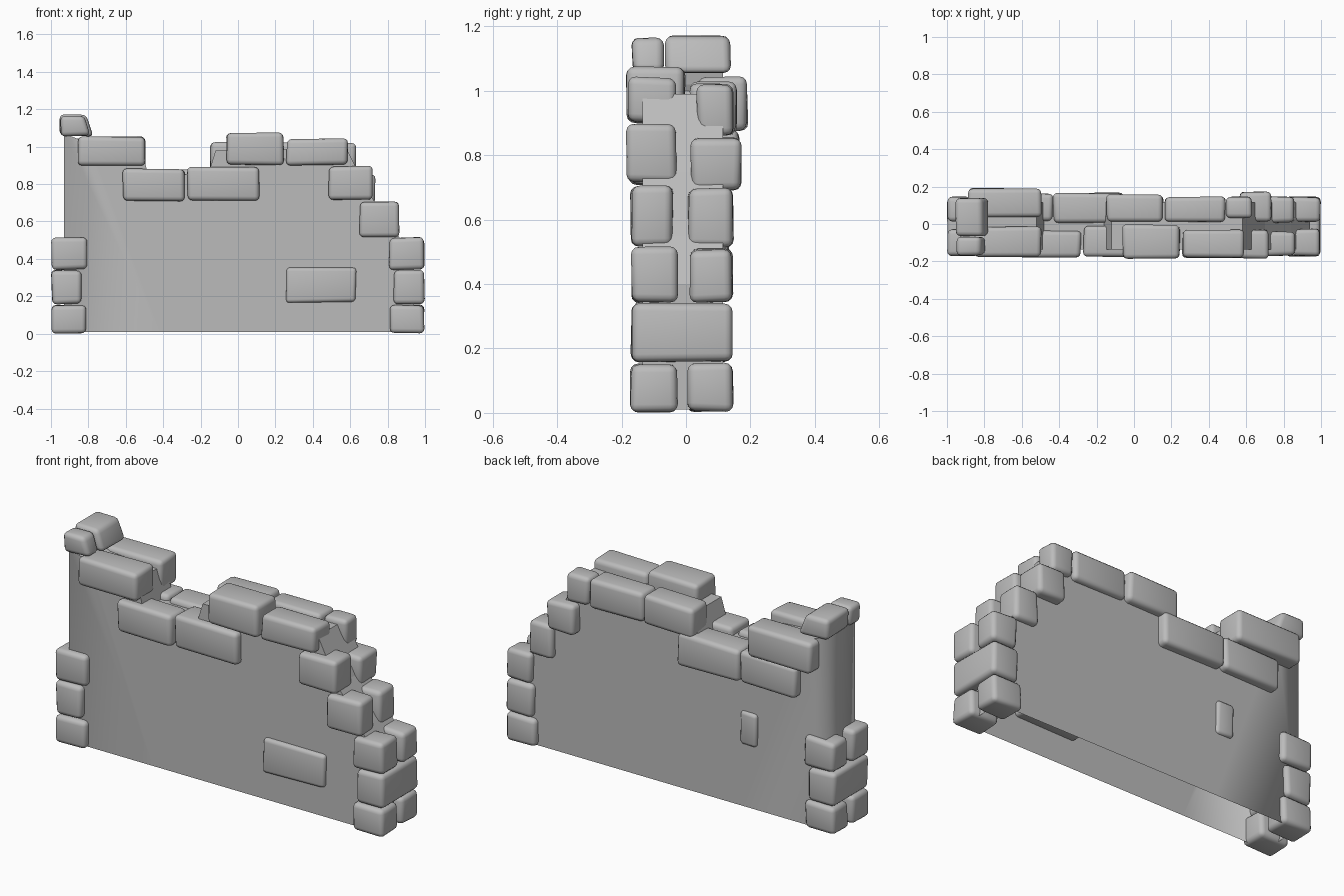
import bpy, bmesh, random
from mathutils import Vector

random.seed(4)
cube = bpy.data.objects.get("Cube")
if cube:
    bpy.data.objects.remove(cube, do_unlink=True)


def material(name, value):
    mat = bpy.data.materials.new(name)
    mat.use_nodes = True
    colour = (value, value, value, 1)
    mat.diffuse_color = colour
    mat.node_tree.nodes["Principled BSDF"].inputs["Base Color"].default_value = colour
    return mat


GREY = material("stone grey", 0.5)


def add_object(name, bm):
    mesh = bpy.data.meshes.new(name)
    bm.to_mesh(mesh)
    bm.free()
    mesh.materials.append(GREY)
    obj = bpy.data.objects.new(name, mesh)
    bpy.context.collection.objects.link(obj)
    return obj


def stone(name, xs, ys, zs, slant=0, round_by=0.024):
    """Rounded, slightly uneven block; slant pulls in the top +x edge."""
    bm = bmesh.new()
    bmesh.ops.create_cube(bm, size=1)
    for v in bm.verts:
        top_right = v.co.x > 0 and v.co.z > 0
        p = [r[0] if c < 0 else r[1] for c, r in zip(v.co, (xs, ys, zs))]
        # uneven corners only ever move inwards
        v.co = Vector([a - random.uniform(0, 0.009) * (1 if c > 0 else -1)
                       for a, c in zip(p, v.co)])
        if top_right:
            v.co.x -= slant
    bmesh.ops.bevel(bm, geom=bm.edges[:], offset=round_by, segments=3,
                    profile=0.5, affect='EDGES', clamp_overlap=True)
    for f in bm.faces:
        f.smooth = True
    return add_object(name, bm)


# Wall core: stepped outline, open underneath, softened at the -x end
LEFT_END = -0.93
outline = [(LEFT_END, 0.01), (0.94, 0.01), (0.94, 0.4), (0.84, 0.55), (0.7, 0.75),
           (0.58, 0.99), (-0.12, 0.98), (-0.16, 0.85), (-0.48, 0.85),
           (-0.52, 1.0), (-0.8, 1.02), (LEFT_END, 1.07)]
bm = bmesh.new()
front = [bm.verts.new((x, -0.135, z)) for x, z in outline]
back = [bm.verts.new((x, 0.115, z)) for x, z in outline]
bm.faces.new(front)
bm.faces.new(back[::-1])
for i in range(1, len(outline)):          # index 0 would be the underside
    j = (i + 1) % len(outline)
    bm.faces.new((front[j], front[i], back[i], back[j]))
bmesh.ops.bisect_plane(bm, geom=bm.verts[:] + bm.edges[:] + bm.faces[:],
                       plane_co=(-0.42, 0, 0), plane_no=(1, 0, 0))
bmesh.ops.recalc_face_normals(bm, faces=bm.faces[:])
for f in bm.faces:
    f.smooth = True
for e in bm.edges:
    a, b = (v.co for v in e.verts)
    e.smooth = abs(a.x - LEFT_END) < 0.001 and abs(b.x - LEFT_END) < 0.001 and abs(a.y - b.y) < 0.001
add_object("wall_core", bm)

# Corner stones at both ends: pairs below and above one through stone
FRONT, BACK, THROUGH = (-0.175, -0.022), (0.0, 0.15), (-0.175, 0.147)
for side, sign in (("left", 1), ("right", -1)):
    def span(inner):
        return tuple(sorted((sign * inner, sign * 1.0)))
    stone(side + "_corner_low_front", span(0.81), FRONT, (0, 0.157))
    stone(side + "_corner_low_back", span(0.81), BACK, (0, 0.157))
    stone(side + "_corner_through", span(0.83), THROUGH, (0.155, 0.342))
    stone(side + "_corner_high_front", span(0.805), FRONT, (0.34, 0.518))
    stone(side + "_corner_high_back", span(0.84 if sign > 0 else 0.805),
          (0.01, 0.148), (0.34, 0.512))

# Coping stones along the front: (x range, y range, z range)
front_coping = [
    ((-0.86, -0.49), (-0.18, -0.008), (0.895, 1.057)),
    ((-0.62, -0.28), (-0.18, -0.03), (0.705, 0.885)),
    ((-0.275, 0.12), (-0.18, -0.008), (0.705, 0.897)),
    ((-0.065, 0.25), (-0.19, 0.0), (0.897, 1.077)),
    ((0.255, 0.59), (-0.185, -0.03), (0.897, 1.047)),
    ((0.48, 0.725), (-0.187, -0.025), (0.71, 0.9)),
    ((0.645, 0.868), (-0.175, -0.035), (0.515, 0.712)),
]
# Coping stones along the back
back_coping = [
    ((-0.89, -0.49), (0.03, 0.195), (0.87, 1.05)),
    ((-0.78, -0.43), (0.012, 0.168), (0.7, 0.88)),
    ((-0.435, -0.05), (0.0, 0.17), (0.7, 0.885)),
    ((-0.152, 0.16), (0.01, 0.162), (0.86, 1.03)),
    ((0.162, 0.492), (0.01, 0.15), (0.86, 1.03)),
    ((0.49, 0.635), (0.03, 0.152), (0.858, 1.025)),
    ((0.56, 0.735), (0.01, 0.177), (0.688, 0.858)),
    ((0.71, 0.86), (0.002, 0.15), (0.508, 0.7)),
]
for label, rows in (("front", front_coping), ("back", back_coping)):
    for i, (xs, ys, zs) in enumerate(rows, 1):
        stone(f"{label}_coping_{i}", xs, ys, zs)

# Cap stones on the tall corner
stone("cap_front", (-0.95, -0.785), (-0.172, -0.065), (1.052, 1.168), 0.035)
stone("cap_back", (-0.955, -0.77), (-0.07, 0.145), (1.052, 1.178), 0.04)

# Single stones showing through the wall faces
stone("front_face_stone", (0.255, 0.635), (-0.165, -0.06), (0.165, 0.36), 0, 0.018)
stone("back_face_stone", (-0.52, -0.41), (0.05, 0.135), (0.35, 0.54), 0, 0.018)
